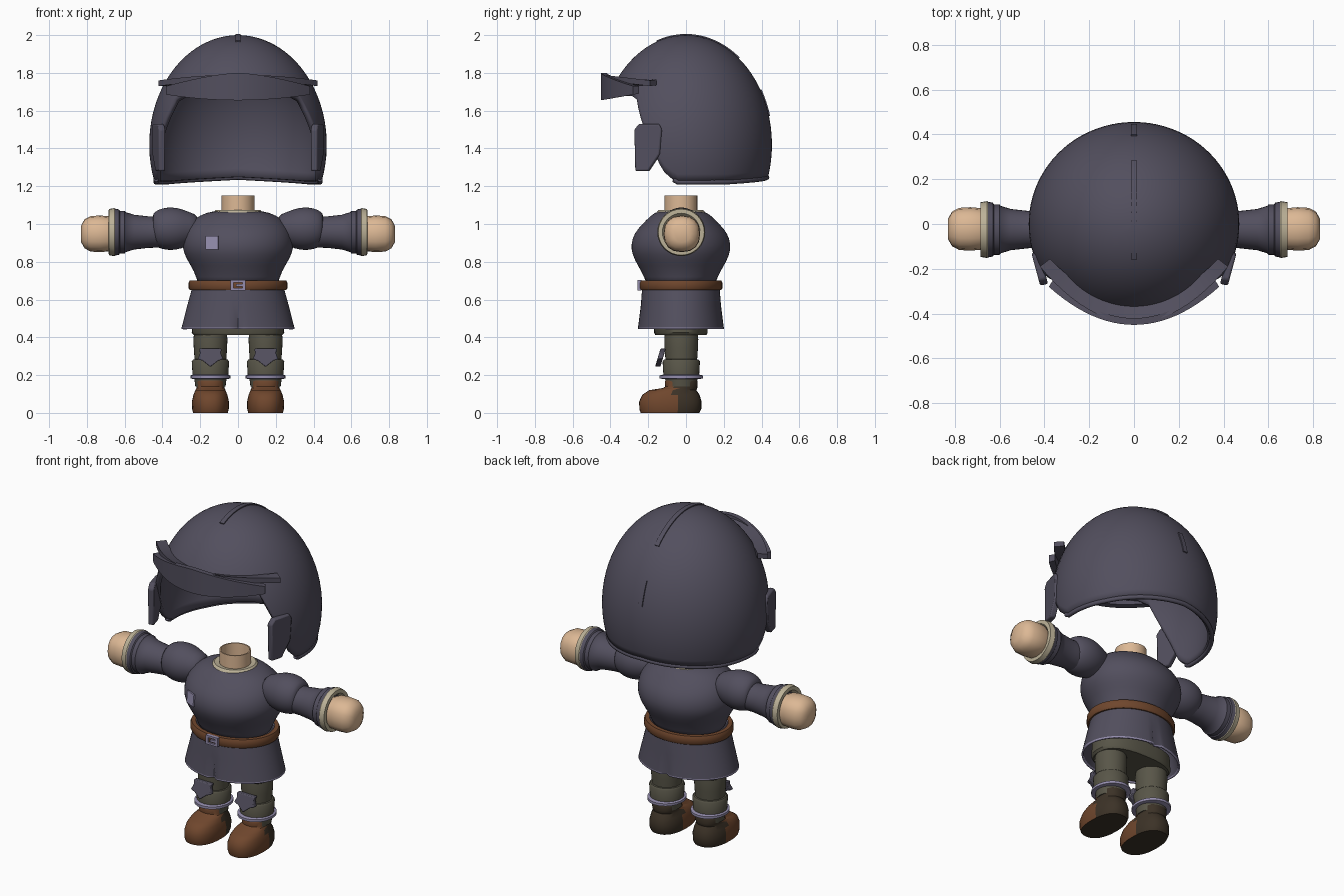
import bpy, bmesh
from math import sin, cos, acos, radians, pi, copysign
from mathutils import Vector

cube = bpy.data.objects.get("Cube")
if cube:
    bpy.data.objects.remove(cube, do_unlink=True)


def material(name, r, g, b):
    m = bpy.data.materials.new(name)
    m.use_nodes = True
    m.diffuse_color = (r, g, b, 1)
    m.node_tree.nodes["Principled BSDF"].inputs["Base Color"].default_value = (r, g, b, 1)
    return m


PURPLE = material("slate purple", .085, .078, .112)
LAVENDER = material("lavender trim", .30, .27, .42)
SKIN = material("skin", .72, .48, .30)
BEIGE = material("beige lining", .50, .44, .31)
BROWN = material("brown leather", .16, .062, .026)
DARK = material("dark leather", .045, .032, .02)
OLIVE = material("olive cloth", .098, .092, .065)


def finish(name, bm, mats, mirror=False, subsurf=0, solid=0, bevel=0, rule=None, angle=40):
    bmesh.ops.recalc_face_normals(bm, faces=bm.faces)
    if rule:
        for f in bm.faces:
            f.material_index = rule(f)
    mesh = bpy.data.meshes.new(name)
    bm.to_mesh(mesh)
    bm.free()
    obj = bpy.data.objects.new(name, mesh)
    bpy.context.collection.objects.link(obj)
    for m in mats:
        mesh.materials.append(m)
    bpy.ops.object.select_all(action='DESELECT')
    obj.select_set(True)
    bpy.context.view_layer.objects.active = obj
    bpy.ops.object.shade_smooth_by_angle(angle=radians(angle))
    if solid:
        s = obj.modifiers.new("thickness", 'SOLIDIFY')
        s.thickness, s.offset = solid, -1
    if bevel:
        b = obj.modifiers.new("soft edges", 'BEVEL')
        b.width, b.segments = bevel, 2
    if subsurf:
        obj.modifiers.new("smooth", 'SUBSURF').levels = subsurf
    if mirror:
        obj.modifiers.new("mirror", 'MIRROR')
    return obj


def skin_rings(bm, rings, closed=True):
    """Join neighbouring vertex rings with quads."""
    for a, b in zip(rings, rings[1:]):
        n = len(a)
        for i in range(n if closed else n - 1):
            j = (i + 1) % n
            bm.faces.new((a[i], a[j], b[j], b[i]))


def lathe(name, profile, mats, centre=(0, 0), axis='Z', seg=32, caps=True, power=1, tweak=None, **kw):
    """Profile rows: height, radius, second radius, optional shift of the second axis."""
    bm = bmesh.new()
    rings = []
    for row in profile:
        h, ra = row[:2]
        rb = row[2] if len(row) > 2 else ra
        shift = row[3] if len(row) > 3 else 0
        ring = []
        for i in range(seg):
            t = 2 * pi * i / seg
            c, s = [copysign(abs(v) ** power, v) for v in (cos(t), sin(t))]
            a, b = centre[0] + ra * c, centre[1] + rb * s + shift
            ring.append(bm.verts.new((a, b, h) if axis == 'Z' else (h, a, b)))
        rings.append(ring)
    skin_rings(bm, rings)
    if caps:
        bm.faces.new(rings[0])
        bm.faces.new(rings[-1])
    if tweak:
        for v in bm.verts:
            tweak(v)
    return finish(name, bm, mats, **kw)


def sweep(name, section, mats, n=24, lo=-1, hi=1, **kw):
    """Skin a section function from lo to hi, with closed ends."""
    bm = bmesh.new()
    rings = [[bm.verts.new(p) for p in section(lo + (hi - lo) * i / n)] for i in range(n + 1)]
    skin_rings(bm, rings)
    bm.faces.new(rings[0])
    bm.faces.new(rings[-1])
    return finish(name, bm, mats, **kw)


def plate(name, points, offset, mats, **kw):
    bm = bmesh.new()
    rings = [[bm.verts.new(Vector(p) + Vector(o)) for p in points] for o in ((0, 0, 0), offset)]
    skin_rings(bm, rings)
    for r in rings:
        bm.faces.new(r)
    return finish(name, bm, mats, **kw)


# Helmet shell: ellipsoid whose lower edge follows the face opening
RX, RY, RZ, CZ = .47, .455, .58, 1.42
EDGE = [(0, 1.695), (42, 1.69), (51, 1.66), (64, 1.45), (74, 1.28), (83, 1.22), (120, 1.22), (180, 1.245)]


def edge_height(deg):
    for (a, za), (b, zb) in zip(EDGE, EDGE[1:]):
        if deg <= b:
            return za + (zb - za) * (deg - a) / (b - a)


def shell_point(t, polar, grow=0):
    return Vector(((RX + grow) * sin(polar) * sin(t), -(RY + grow) * sin(polar) * cos(t),
                   CZ + (RZ + grow) * cos(polar)))


bm = bmesh.new()
COLS, ROWS = 120, 24
pole = bm.verts.new((0, 0, CZ + RZ))
columns, rim = [], []
for i in range(COLS):
    deg = 360 * i / COLS
    fold = min(deg, 360 - deg)
    low = acos((edge_height(fold) - CZ) / RZ)
    columns.append([bm.verts.new(shell_point(radians(deg), low * j / ROWS)) for j in range(1, ROWS + 1)])
    if fold >= 80:
        rim.append(shell_point(radians(deg), low, -.006))
skin_rings(bm, columns + columns[:1], closed=False)
for a, b in zip(columns, columns[1:] + columns[:1]):
    bm.faces.new((pole, a[0], b[0]))
finish("helmet_shell", bm, [PURPLE], solid=.03)

# Rolled rim along the bottom of the helmet
curve = bpy.data.curves.new("helmet_rim", 'CURVE')
curve.dimensions, curve.bevel_depth, curve.bevel_resolution = '3D', .013, 2
curve.use_fill_caps = True
spline = curve.splines.new('POLY')
spline.points.add(len(rim) - 1)
for p, co in zip(spline.points, rim):
    p.co = (*co, 1)
curve.materials.append(PURPLE)
bpy.context.collection.objects.link(bpy.data.objects.new("helmet_rim", curve))


# Crest ridges on top and at the back
def ridge(deg):
    a = radians(deg)
    return [(x, (RY + g) * sin(a), CZ + (RZ + g) * cos(a))
            for x, g in ((-.014, -.01), (-.014, .006), (.014, .006), (.014, -.01))]


sweep("top_ridge", ridge, [PURPLE], lo=-20, hi=38)
sweep("back_ridge", ridge, [PURPLE], lo=60, hi=75, n=8)


# Raised visor: a front plate and the band that holds it
def visor_plate(u):
    x, y, top, low = .38 * u, -.45 + .17 * u * u, 1.80 - .07 * abs(u) ** 1.5, 1.655 + .03 * u * u
    return [(x, y, top), (x, y, low), (x * .95, y + .03, low + .005), (x * .95, y + .03, top)]


def visor_band(u):
    xo, yo, zo = .42 * u, -.44 + .25 * u * u, 1.79 - .03 * u * u
    xi, yi, zi = .375 * u, -.35 + .195 * u * u, 1.755 + .01 * u * u
    return [(xo, yo, zo), (xo, yo, zo - .03), (xi, yi, zi - .03), (xi, yi, zi)]


sweep("visor_plate", visor_plate, [PURPLE])
sweep("visor_band", visor_band, [PURPLE])

# Cheek guards
outline = [(-.27, 1.28), (-.275, 1.5), (-.25, 1.53), (-.145, 1.53), (-.13, 1.5), (-.14, 1.37), (-.2, 1.28)]
plate("cheek_guards", [(.455 + .27 * (y + .14), y, z) for y, z in outline], (-.035, .008, 0),
      [PURPLE], mirror=True, bevel=.008)

# Neck and collar
MID = (0, -.027)
lathe("neck", [(1.05, .087), (1.15, .087), (1.15, .08), (1.07, .08)], [SKIN], MID)
lathe("collar", [(1.04, .135), (1.068, .125), (1.075, .115), (1.07, .086)], [BEIGE], MID, caps=False)

# Torso and skirt
lathe("torso", [(.66, .22, .185), (.72, .218, .192), (.78, .252, .23), (.84, .287, .26), (.89, .297, .266),
                (.95, .288, .25), (1.0, .26, .205), (1.045, .21, .16), (1.075, .125, .118)],
      [PURPLE], MID, subsurf=1, angle=80)


def pleat(v):
    """Crease the skirt at the middle of its front and back."""
    if abs(v.co.x) < .004 and v.co.z < .5:
        v.co.y *= .9


lathe("skirt", [(.69, .235, .2), (.65, .246, .206), (.57, .268, .212), (.453, .298, .228), (.445, .3, .229)],
      [PURPLE, LAVENDER], MID, seg=64, caps=False, solid=.01, tweak=pleat,
      rule=lambda f: int(f.calc_center_median().z < .452))

# Belt and buckle
lathe("belt", [(.65, .24, .2), (.65, .255, .213), (.66, .261, .219), (.69, .261, .219), (.702, .255, .213),
               (.702, .23, .19)], [BROWN], MID, seg=48, caps=False)
for x, z, w, h in ((-.033, .676, .008, .026), (.033, .676, .008, .026), (0, .697, .04, .006),
                   (0, .655, .04, .006), (.008, .676, .018, .007)):
    plate("buckle_bar", [(x - w, -.256, z - h), (x + w, -.256, z - h), (x + w, -.256, z + h),
                         (x - w, -.256, z + h)], (0, .02, 0), [LAVENDER])

# Chest patch, turned to lie on the torso
plate("chest_patch", [(x, -.267 - .48 * (x + .14) + tilt, z) for x, z, tilt in
                      ((-.172, .866, 0), (-.106, .866, 0), (-.106, .936, .008), (-.172, .936, .008))],
      (.003, .008, 0), [LAVENDER])

# Arms, cuffs and hands
ARM = (-.025, .957)
lathe("shoulder_puffs", [(.2, .07), (.26, .088), (.3, .106), (.35, .115), (.4, .11), (.44, .092), (.455, .07)],
      [PURPLE], (-.025, .975), 'X', subsurf=1, angle=80, mirror=True)
lathe("sleeves", [(.24, .08), (.47, .083), (.55, .092), (.595, .106), (.6, .113), (.625, .113), (.63, .12),
                  (.655, .125), (.655, .1)], [PURPLE], ARM, 'X', mirror=True)
lathe("cuffs", [(.645, .12), (.655, .127), (.684, .122), (.685, .1), (.665, .085)], [BEIGE], ARM, 'X',
      caps=False, mirror=True)
lathe("hands", [(.655, .08), (.685, .093), (.73, .097), (.78, .094), (.812, .077), (.83, .045)], [SKIN],
      (-.022, .948), 'X', seg=16, power=.85, mirror=True, angle=50)

# Trousers
lathe("hips", [(.412, .235, .135), (.425, .245, .142), (.5, .24, .14)], [OLIVE], MID, power=.8)
LEG = (.146, -.025)
lathe("legs", [(.14, .08), (.185, .086), (.19, .094), (.272, .099), (.282, .092), (.284, .084), (.34, .088),
               (.39, .09), (.44, .085)], [OLIVE], LEG, mirror=True)
lathe("leg_bands", [(.18, .095, .1), (.183, .105, .115), (.198, .105, .115), (.202, .095, .1)], [LAVENDER],
      LEG, mirror=True)

# Knee pads
pad = [(-.06, .34), (-.055, .315), (-.068, .285), (-.04, .275), (0, .243), (.04, .275), (.068, .285),
       (.055, .315), (.06, .34)]
plate("knee_pads", [(.146 + x, -.135 - .3 * (.34 - z), z) for x, z in pad], (0, .028, 0), [PURPLE],
      mirror=True, bevel=.004)

# Boots: brown toe, dark heel and sole
lathe("boots", [(0, .092, .155, -.06), (.02, .097, .164, -.058), (.06, .098, .165, -.058),
                (.095, .09, .152, -.055), (.12, .08, .125, -.045), (.132, .074, .09, -.005),
                (.14, .074, .085), (.165, .077, .087), (.172, .074, .084)],
      [BROWN, DARK], LEG, power=.85, mirror=True,
      rule=lambda f: int(f.calc_center_median().y > -.06 or f.normal.z < -.9))
